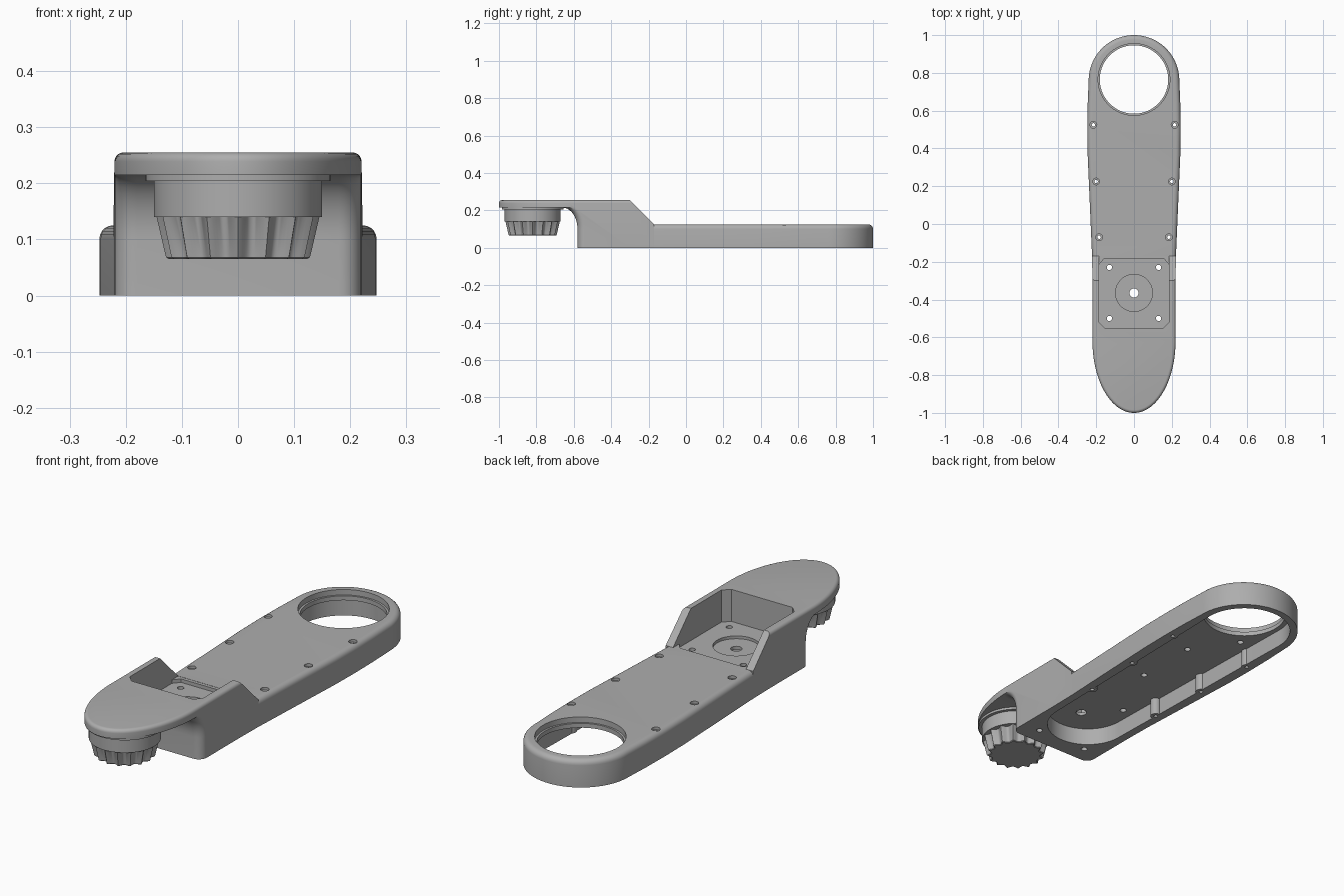
import bpy, bmesh
from math import sin, cos, pi, sqrt, radians

cube = bpy.data.objects.get("Cube")
if cube:
    bpy.data.objects.remove(cube, do_unlink=True)

GREY = (0.42, 0.42, 0.42, 1)
mat = bpy.data.materials.new("plain_grey")
mat.use_nodes = True
mat.diffuse_color = GREY
mat.node_tree.nodes["Principled BSDF"].inputs["Base Color"].default_value = GREY

SEAM = -0.17      # y where the housing meets the deck
DECK_Z = 0.125
TOP_Z = 0.255


def make(name, bm):
    bmesh.ops.recalc_face_normals(bm, faces=bm.faces[:])
    me = bpy.data.meshes.new(name)
    bm.to_mesh(me)
    bm.free()
    me.materials.append(mat)
    ob = bpy.data.objects.new(name, me)
    bpy.context.scene.collection.objects.link(ob)
    return ob


def loft(name, rings):
    """Skin closed rings of points and cap both ends."""
    bm = bmesh.new()
    rows = [[bm.verts.new(p) for p in ring] for ring in rings]
    n = len(rows[0])
    for a, b in zip(rows, rows[1:]):
        for i in range(n):
            j = (i + 1) % n
            bm.faces.new((a[i], a[j], b[j], b[i]))
    bm.faces.new(rows[0])
    bm.faces.new(rows[-1][::-1])
    return make(name, bm)


def prism(name, outline, z0, z1):
    return loft(name, [[(x, y, z) for x, y in outline] for z in (z0, z1)])


def arc(cx, cy, rx, ry, a0, a1, n):
    return [(cx + rx * cos(radians(a0 + (a1 - a0) * i / n)),
             cy + ry * sin(radians(a0 + (a1 - a0) * i / n))) for i in range(n + 1)]


def disc(x, y, r, n):
    return arc(x, y, r, r, 0, 360 - 360 / n, n - 1)


def mirrored(half):
    return half + [(-x, y) for x, y in reversed(half) if abs(x) > 1e-5]


def boolean(ob, cutter, keep=False):
    mod = ob.modifiers.new("cut", 'BOOLEAN')
    mod.operation, mod.solver, mod.object = 'DIFFERENCE', 'EXACT', cutter
    bpy.context.view_layer.update()
    dg = bpy.context.evaluated_depsgraph_get()
    me = bpy.data.meshes.new_from_object(ob.evaluated_get(dg))
    ob.modifiers.clear()
    ob.data = me
    if not keep:
        bpy.data.objects.remove(cutter, do_unlink=True)


def drill(ob, spots, r, z0, z1, n=20):
    for x, y in spots:
        boolean(ob, prism("drill", disc(x, y, r, n), z0, z1))


def round_top(ob, z, size):
    """Fillet the upper rim, leaving the seam edge sharp."""
    bm = bmesh.new()
    bm.from_mesh(ob.data)
    rim = [e for e in bm.edges
           if all(abs(v.co.z - z) < 1e-4 for v in e.verts)
           and not all(abs(v.co.y - SEAM) < 1e-4 for v in e.verts)]
    bmesh.ops.bevel(bm, geom=rim, offset=size, segments=5, profile=0.5, affect='EDGES')
    bm.to_mesh(ob.data)
    bm.free()


def smooth(ob, angle=30):
    bpy.ops.object.select_all(action='DESELECT')
    ob.select_set(True)
    bpy.context.view_layer.objects.active = ob
    bpy.ops.object.shade_smooth_by_angle(angle=radians(angle))


# Long deck with a round back end
deck = prism("deck", mirrored([(0.222, SEAM), (0.245, 0.36), (0.247, 0.5), (0.245, 0.64)]
                              + arc(0, 0.76, 0.24, 0.24, 0, 90, 24)), 0, DECK_Z)
round_top(deck, DECK_Z, 0.024)

# Raised front housing with an elliptical nose
housing = prism("front_housing", mirrored([(0.222, SEAM), (0.22, -0.3)]
                + arc(0, -0.62, 0.22, 0.38, 0, -90, 28)), 0, TOP_Z)
round_top(housing, TOP_Z, 0.016)

# Sloped step from the housing down to the deck
slope = [(SEAM, DECK_Z), (-0.31, 0.265), (-0.31, 0.4), (0, 0.4), (0, DECK_Z)]
boolean(housing, loft("slope_cutter", [[(x, y, z) for y, z in slope] for x in (-0.4, 0.4)]))

# Undercut below the nose, wrapping round the block corners
under = [(-0.58, -0.1), (-0.58, 0.1)] + arc(-0.66, 0.1, 0.08, 0.115, 0, 90, 10)[1:] \
    + [(-1.2, 0.215), (-1.2, -0.1)]
steps = [0.18 + 0.04 * sin(pi / 2 * i / 8) for i in range(9)]
stations = [(-0.3, 0.04)] + [(s * x, 0.04 * (1 - sqrt(max(0, 1 - ((x - 0.18) / 0.04) ** 2))))
                             for s, xs in ((-1, steps[::-1]), (1, steps)) for x in xs] + [(0.3, 0.04)]
boolean(housing, loft("undercut", [[(x, y + dy if y > -1 else y, z) for y, z in under]
                                   for x, dy in stations]))

# Hollow underside, with posts left standing round the screws
screws = [(s * x, y) for s in (-1, 1) for x, y in ((0.215, 0.525), (0.2, 0.225), (0.185, -0.07))]
cavity = prism("cavity_cutter", mirrored(arc(0, -0.32, 0.18, 0.18, -90, 0, 20)
               + arc(0, 0.765, 0.203, 0.203, 0, 90, 24)), -0.1, 0.08)
drill(cavity, screws, 0.024, -0.2, 0.2)
boolean(deck, cavity, keep=True)
boolean(housing, cavity)

# Deck openings: large stepped ring, screw holes, blind holes
drill(deck, [(0, 0.765)], 0.181, -0.1, 0.3, 72)
drill(deck, [(0, 0.765)], 0.19, 0.1, 0.3, 72)
drill(deck, screws, 0.009, -0.1, 0.3)
drill(deck, screws, 0.018, 0.113, 0.3)
drill(deck, [(0, 0.07), (0, 0.37), (-0.14, 0.57)], 0.014, 0.05, 0.1)

# Pocket with clipped corners, round recess and mounting holes
pocket = mirrored([(0.155, -0.55), (0.185, -0.52), (0.185, -0.215), (0.16, -0.185)])
boolean(housing, prism("pocket_cutter", pocket, 0.108, 0.4))
# Notch that opens the pocket to the back above the deck lip
notch = mirrored([(0.185, -0.3), (0.185, -0.1)])
boolean(housing, prism("notch_cutter", notch, DECK_Z - 0.001, 0.4))
drill(housing, [(0, -0.365)], 0.098, 0.095, 0.2, 48)
drill(housing, [(0, -0.365)], 0.024, -0.1, 0.2, 24)
drill(housing, [(x, y) for x in (-0.13, 0.13) for y in (-0.23, -0.5)], 0.014, -0.1, 0.2)

# Knob under the nose: flange, collar and fluted grip
KY = -0.82
flange = prism("knob_flange", disc(0, KY, 0.165, 64), 0.204, 0.216)
collar = prism("knob_collar", disc(0, KY, 0.15, 64), 0.14, 0.205)


def fluted_ring(r, z, depth, n=192, flutes=16):
    ring = []
    for i in range(n):
        a = 2 * pi * i / n - pi / 2
        groove = abs(sin(flutes * i * pi / n)) ** 1.2
        rr = r - depth * groove
        ring.append((rr * cos(a), KY + rr * sin(a), z))
    return ring


grip = loft("knob_grip", [fluted_ring(*s) for s in (
    (0.148, 0.158, 0.008), (0.148, 0.15, 0.012), (0.145, 0.14, 0.019),
    (0.13, 0.075, 0.018), (0.128, 0.068, 0.017), (0.123, 0.065, 0.016))])

for part in (deck, housing, flange, collar, grip):
    smooth(part)
